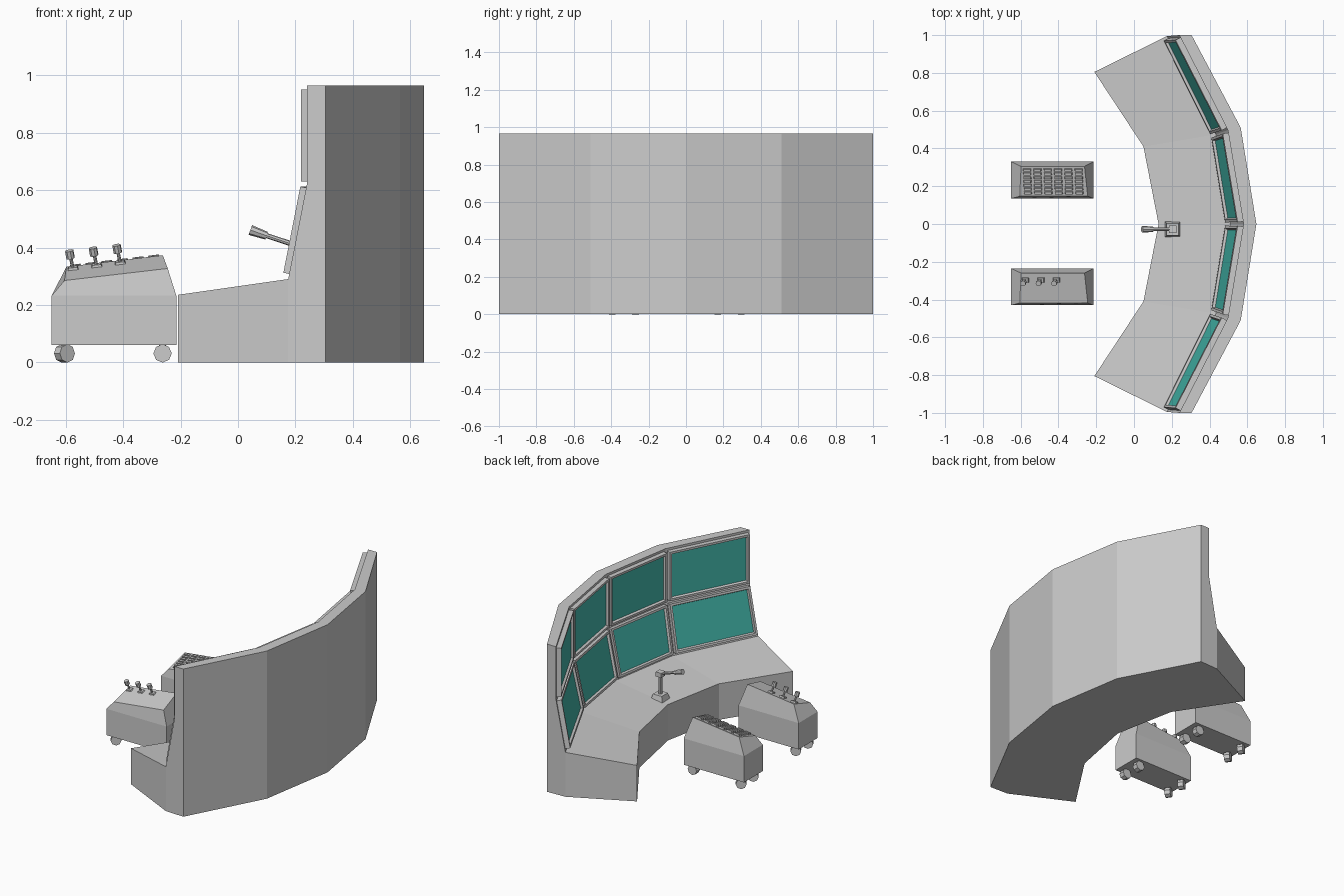
import bpy, bmesh, math
from mathutils import Vector, Matrix

if "Cube" in bpy.data.objects:
    bpy.data.objects.remove(bpy.data.objects["Cube"])


def make(name, bm, mats=()):
    bmesh.ops.recalc_face_normals(bm, faces=bm.faces)
    me = bpy.data.meshes.new(name)
    bm.to_mesh(me)
    bm.free()
    for m in mats:
        me.materials.append(m)
    ob = bpy.data.objects.new(name, me)
    bpy.context.collection.objects.link(ob)
    return ob


def box(bm, mat, size, taper=1.0):
    """Box standing on the local origin, optionally narrower at the top."""
    vs = bmesh.ops.create_cube(bm, size=1)["verts"]
    for v in vs:
        k = taper if v.co.z > 0 else 1
        v.co = mat @ Vector((v.co.x * size[0] * k, v.co.y * size[1] * k, (v.co.z + .5) * size[2]))


def rod(bm, a, b, r, sides=8, r2=None):
    a, b = Vector(a), Vector(b)
    d = b - a
    mat = Matrix.Translation((a + b) / 2) @ d.to_track_quat('Z', 'Y').to_matrix().to_4x4()
    bmesh.ops.create_cone(bm, cap_ends=True, segments=sides, radius1=r,
                          radius2=r if r2 is None else r2, depth=d.length, matrix=mat)


def grey(name, c):
    m = bpy.data.materials.new(name)
    m.diffuse_color = c
    m.use_nodes = True
    m.node_tree.nodes["Principled BSDF"].inputs["Base Color"].default_value = m.diffuse_color
    return m


teal = grey("screen_teal", (0.06, 0.5, 0.43, 1))
frame_grey = grey("frame_grey", (0.6, 0.6, 0.6, 1))


# plan curves, centre to end, mirrored across y = 0
def mirrored(pts):
    return [(x, -y) for x, y in pts[:0:-1]] + list(pts)


front = mirrored([(.13, 0), (.05, .41), (-.21, .805)])
foot = mirrored([(.51, 0), (.433, .475), (.175, .995)])
wall = mirrored([(.58, 0), (.497, .497), (.24, 1)])
back = mirrored([(.648, 0), (.565, .51), (.305, 1)])

# curved desk with display wall
rows = [(front, 0), (front, .235), (foot, .29), (wall, .62), (wall, .965),
        (back, .965), (back, 0), (foot, 0)]
bm = bmesh.new()
grid = [[bm.verts.new((x, y, z)) for x, y in c] for c, z in rows]
n = len(grid)
for r in range(n):
    for i in range(4):
        s = (r + 1) % n
        bm.faces.new((grid[r][i], grid[r][i + 1], grid[s][i + 1], grid[s][i]))
for i in (0, 4):
    bm.faces.new([grid[r][i] for r in (0, 1, 2, 7)])
    bm.faces.new([grid[r][i] for r in (7, 2, 3, 4, 5, 6)])
make("curved_console", bm)


# framed screens, one on each wall facet
def screen(name, low, zl, high, zh, i, f0, f1, gap=.014, thick=.03):
    P = [Vector((*low[i], zl)), Vector((*low[i + 1], zl)),
         Vector((*high[i + 1], zh)), Vector((*high[i], zh))]

    def at(u, v):
        return P[0].lerp(P[1], u).lerp(P[3].lerp(P[2], u), v)
    g = gap / (P[1] - P[0]).length
    q = [at(g, f0), at(1 - g, f0), at(1 - g, f1), at(g, f1)]
    nrm = (q[2] - q[0]).cross(q[3] - q[1]).normalized()
    if nrm.x > 0:
        nrm = -nrm
    bm = bmesh.new()
    a = [bm.verts.new(p - nrm * .004) for p in q]
    b = [bm.verts.new(p + nrm * thick) for p in q]
    bm.faces.new(a)
    face = bm.faces.new(b)
    for k in range(4):
        m = (k + 1) % 4
        bm.faces.new((a[k], a[m], b[m], b[k]))
    bmesh.ops.recalc_face_normals(bm, faces=bm.faces)
    bmesh.ops.inset_region(bm, faces=[face], thickness=.02)
    bmesh.ops.inset_region(bm, faces=[face], thickness=.008, depth=-.014)
    face.material_index = 1
    make(name, bm, (frame_grey, teal))


for i in range(4):
    screen(f"lower_screen_{i + 1}", foot, .29, wall, .62, i, .05, .96)
    screen(f"upper_screen_{i + 1}", wall, .62, wall, .965, i, .03, .957)

# desk microphone
bm = bmesh.new()
box(bm, Matrix.Translation((.205, -.028, .235)), (.085, .085, .042), .75)
rod(bm, (.205, -.028, .27), (.205, -.028, .415), .012)
box(bm, Matrix.Translation((.205, -.028, .39)), (.04, .04, .03))
rod(bm, (.21, -.028, .405), (.095, -.028, .443), .009)
rod(bm, (.1, -.028, .441), (.043, -.028, .461), .014, 8, .018)
make("desk_microphone", bm)


# wheeled control carts; returns the frame of the sloping top
def cart(name, y0, y1):
    bm = bmesh.new()
    x0, x1 = -.65, -.215
    rings = [[(x0, y0, .06), (x1, y0, .06), (x1, y1, .06), (x0, y1, .06)],
             [(x0, y0, .232), (x1, y0, .232), (x1, y1, .232), (x0, y1, .232)],
             [(-.605, y0 + .012, .285), (-.245, y0 + .012, .327),
              (-.262, y1 - .025, .373), (-.598, y1 - .025, .333)]]
    vs = [[bm.verts.new(p) for p in r] for r in rings]
    bm.faces.new(vs[0])
    bm.faces.new(vs[2])
    for lo, hi in zip(vs, vs[1:]):
        for k in range(4):
            m = (k + 1) % 4
            bm.faces.new((lo[k], lo[m], hi[m], hi[k]))
    make(name + "_body", bm)
    # casters
    bm = bmesh.new()
    for x, turn in ((-.605, .6), (-.263, 0)):
        for y in (y0 + .035, y1 - .035):
            d = Vector((-math.sin(turn), math.cos(turn), 0)) * .018
            c = Vector((x, y, .031))
            rod(bm, c - d, c + d, .032)
            rod(bm, c, (x, y, .07), .012)
    make(name + "_casters", bm)
    T = [Vector(p) for p in rings[2]]
    o = sum(T, Vector()) / 4
    ex = (T[1] + T[2] - T[0] - T[3]).normalized()
    nz = ex.cross(T[2] + T[3] - T[0] - T[1]).normalized()
    ey = nz.cross(ex)
    M = Matrix((ex, ey, nz)).transposed().to_4x4()
    M.translation = o
    return M


# keyboard cart with a grid of keys
M = cart("keyboard_cart", .135, .33)
bm = bmesh.new()
for c in range(6):
    for r in range(7):
        box(bm, M @ Matrix.Translation(((c - 2.5) * .055, (r - 3) * .021, -.002)), (.043, .014, .011), .85)
make("keyboard_keys", bm)

# lever cart with three knobbed levers
M = cart("lever_cart", -.43, -.235)
bm = bmesh.new()
for k in range(3):
    L = M @ Matrix.Translation((-.147 + k * .083, .045, -.002))
    box(bm, L, (.038, .03, .01), .8)
    rod(bm, L @ Vector((0, 0, 0)), L @ Vector((-.004, 0, .05)), .006)
    rod(bm, L @ Vector((-.004, 0, .042)), L @ Vector((-.006, 0, .07)), .015)
make("control_levers", bm)
